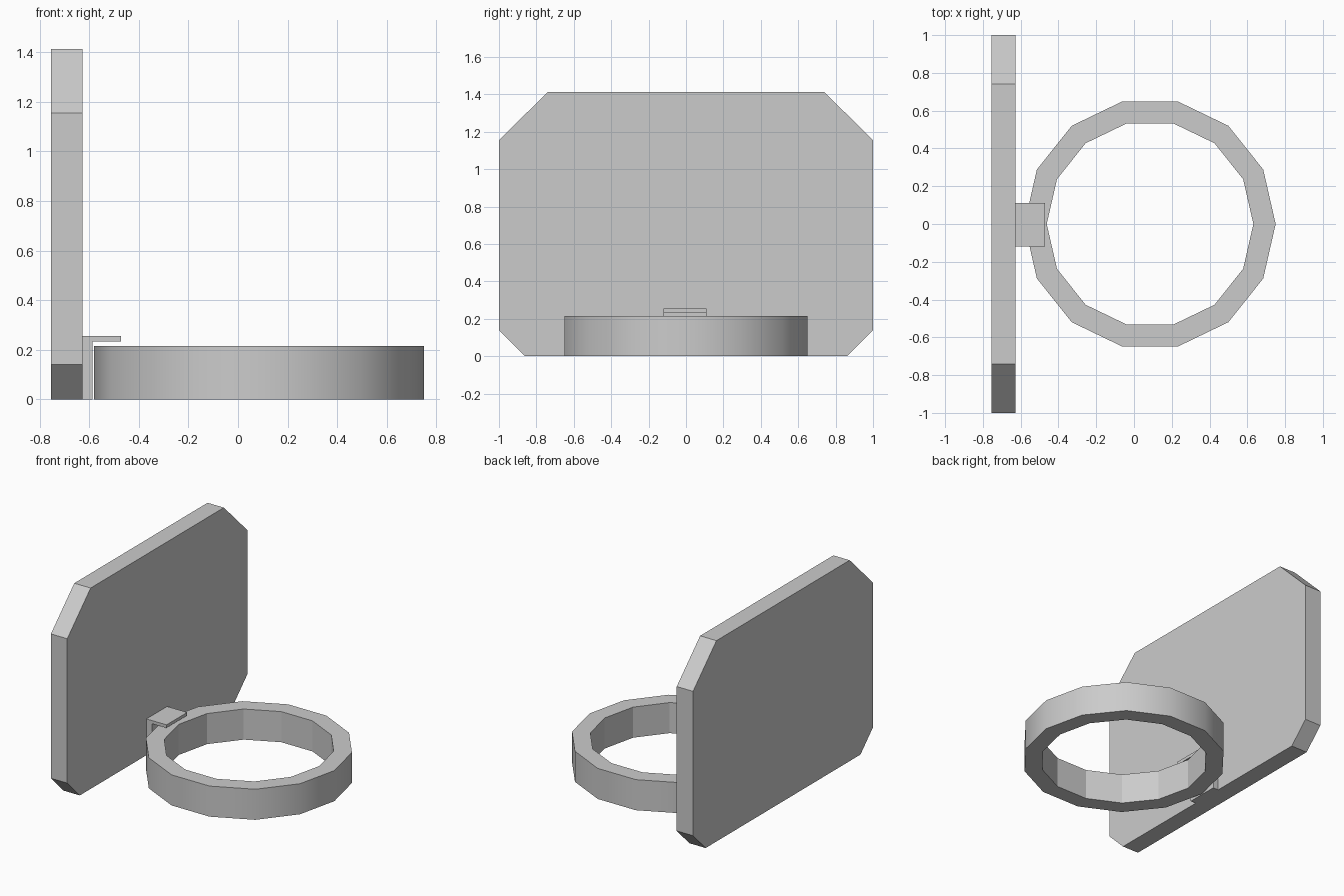
import bpy, bmesh
from math import cos, sin, tau
from mathutils import Vector

if "Cube" in bpy.data.objects:
    bpy.data.objects.remove(bpy.data.objects["Cube"])


def finish(name, bm):
    bmesh.ops.recalc_face_normals(bm, faces=bm.faces)
    me = bpy.data.meshes.new(name)
    bm.to_mesh(me)
    bm.free()
    ob = bpy.data.objects.new(name, me)
    bpy.context.collection.objects.link(ob)
    return ob


def prism(name, points, offset):
    """Extrude a closed flat outline along offset."""
    bm = bmesh.new()
    face = bm.faces.new([bm.verts.new(p) for p in points])
    ext = bmesh.ops.extrude_face_region(bm, geom=[face], use_keep_orig=True)
    verts = [g for g in ext["geom"] if isinstance(g, bmesh.types.BMVert)]
    bmesh.ops.translate(bm, verts=verts, vec=Vector(offset))
    return finish(name, bm)


# Upright back board with cut corners
half = [(0.86, 0), (1, 0.14), (1, 1.155), (0.74, 1.412)]
outline = half + [(-y, z) for y, z in reversed(half)]
prism("back_board", [(-0.755, y, z) for y, z in outline], (0.127, 0, 0))

# L-shaped clip hooked over the ring
clip = [(-0.628, 0), (-0.586, 0), (-0.586, 0.233), (-0.472, 0.233),
        (-0.472, 0.255), (-0.628, 0.255)]
prism("clip", [(x, -0.12, z) for x, z in clip], (0, 0.23, 0))

# 14-sided ring: smooth outer wall, faceted inner wall
SIDES, CX, HEIGHT = 14, 0.085, 0.215
bm = bmesh.new()
profile = [(0.665, 0), (0.665, HEIGHT), (0.547, HEIGHT), (0.547, 0)]
loops = [[bm.verts.new((CX + r * cos(tau * i / SIDES), r * sin(tau * i / SIDES), z))
          for i in range(SIDES)] for r, z in profile]
for k in range(4):
    a, b = loops[k], loops[(k + 1) % 4]
    for i in range(SIDES):
        j = (i + 1) % SIDES
        f = bm.faces.new((a[i], a[j], b[j], b[i]))
        f.smooth = k == 0
for loop in loops:
    for i in range(SIDES):
        bm.edges.get((loop[i], loop[(i + 1) % SIDES])).smooth = False
finish("ring", bm)
